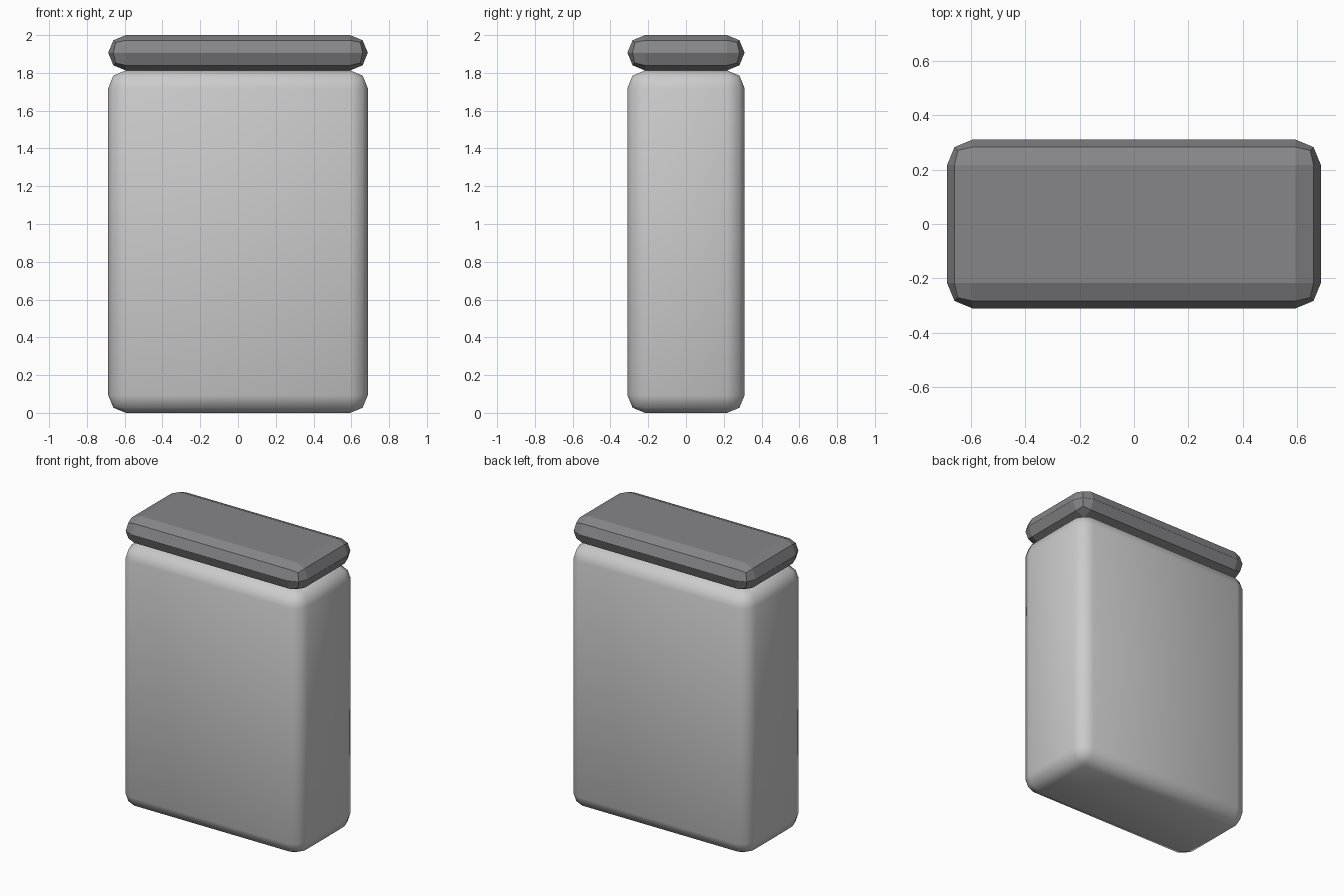
import bpy

if "Cube" in bpy.data.objects:
    bpy.data.objects.remove(bpy.data.objects["Cube"])


def rounded_box(name, width, depth, z0, z1, bevel, smooth):
    """Box from z0 to z1 with two-segment rounded edges."""
    bpy.ops.mesh.primitive_cube_add(size=1, location=(0, 0, (z0 + z1) / 2))
    ob = bpy.context.object
    ob.name = name
    ob.scale = (width, depth, z1 - z0)
    bpy.ops.object.transform_apply(location=False, rotation=False, scale=True)
    mod = ob.modifiers.new("rounded_edges", 'BEVEL')
    mod.width = bevel
    mod.segments = 2
    mod.limit_method = 'NONE'
    if smooth:
        bpy.ops.object.shade_smooth()
    else:
        bpy.ops.object.shade_flat()
    return ob


SEAM = 1.813

# Smooth-shaded container body
rounded_box("body", 1.374, 0.62, 0, SEAM, 0.093, True)

# Faceted lid resting on the body
lid = rounded_box("lid", 1.374, 0.62, SEAM, 2.0, 0.093, False)
mat = bpy.data.materials.new("dark_grey")
mat.diffuse_color = (0.24, 0.24, 0.25, 1)
mat.use_nodes = True
mat.node_tree.nodes["Principled BSDF"].inputs["Base Color"].default_value = mat.diffuse_color
lid.data.materials.append(mat)
